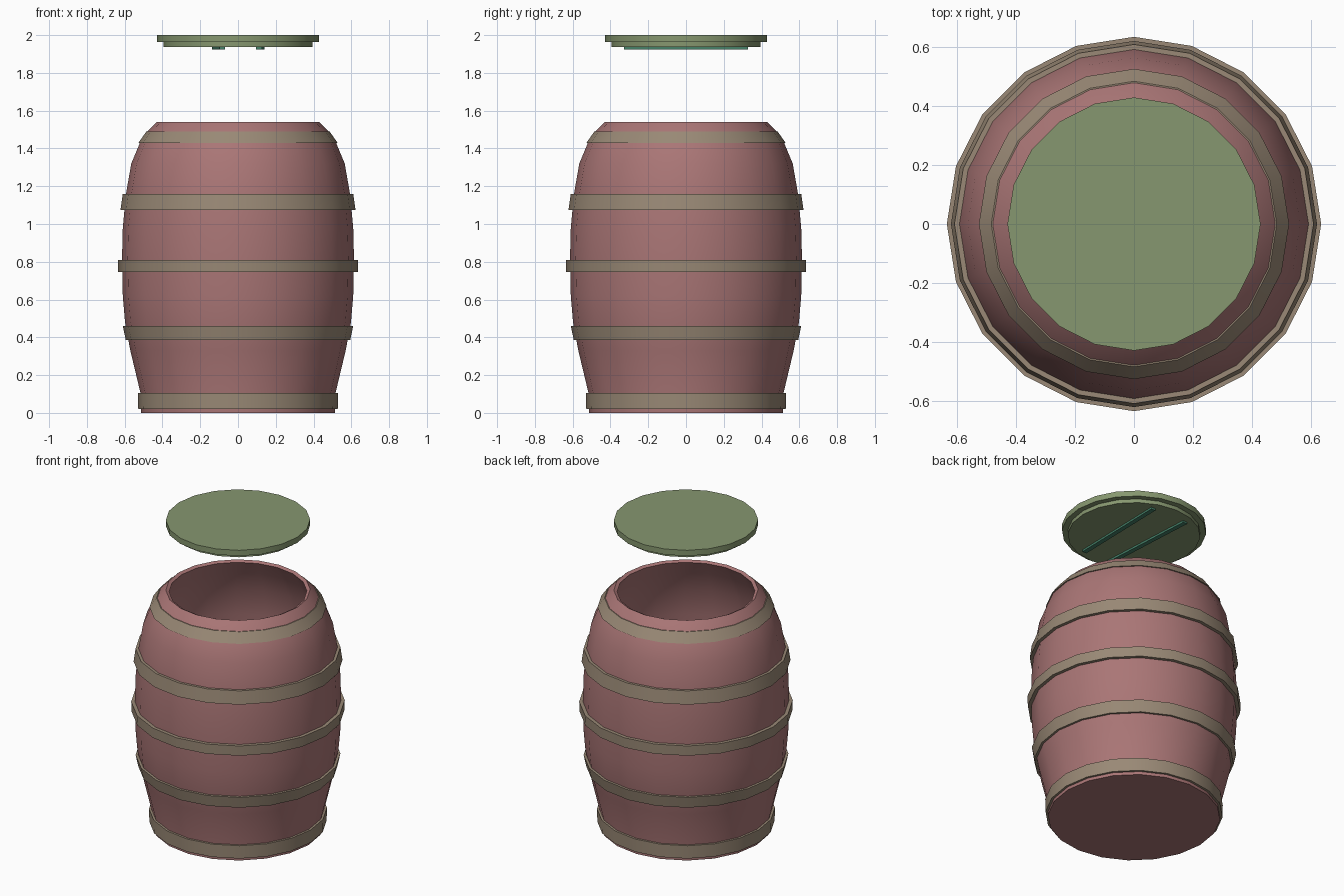
import bpy, bmesh
from math import cos, sin, pi, radians

if "Cube" in bpy.data.objects:
    bpy.data.objects.remove(bpy.data.objects["Cube"])

SIDES = 20


def material(name, rgb):
    m = bpy.data.materials.new(name)
    m.diffuse_color = (*rgb, 1)
    m.use_nodes = True
    m.node_tree.nodes["Principled BSDF"].inputs["Base Color"].default_value = m.diffuse_color
    return m


WOOD = material("barrel_wood", (0.40, 0.18, 0.18))
HOOP = material("hoop_metal", (0.32, 0.25, 0.18))
LID = material("lid_wood", (0.24, 0.31, 0.16))
STRIP = material("strip_green", (0.06, 0.22, 0.14))


def finish(bm, name, mat, angle):
    bmesh.ops.recalc_face_normals(bm, faces=bm.faces)
    me = bpy.data.meshes.new(name)
    bm.to_mesh(me)
    bm.free()
    ob = bpy.data.objects.new(name, me)
    bpy.context.collection.objects.link(ob)
    me.materials.append(mat)
    bpy.ops.object.select_all(action='DESELECT')
    ob.select_set(True)
    bpy.context.view_layer.objects.active = ob
    bpy.ops.object.shade_smooth_by_angle(angle=radians(angle))
    return ob


def lathe(name, profile, mat, closed=False, angle=30):
    """Spin an (r, z) profile; open profiles get capped at both ends."""
    bm = bmesh.new()
    rings = [[bm.verts.new((r * cos(2 * pi * i / SIDES), r * sin(2 * pi * i / SIDES), z))
              for i in range(SIDES)] for r, z in profile]
    pairs = list(zip(rings, rings[1:]))
    if closed:
        pairs.append((rings[-1], rings[0]))
    else:
        bm.faces.new(rings[0])
        bm.faces.new(rings[-1])
    for a, b in pairs:
        for i in range(SIDES):
            j = (i + 1) % SIDES
            bm.faces.new((a[i], a[j], b[j], b[i]))
    return finish(bm, name, mat, angle)


# Barrel: outside wall, rim, then down the inside to the floor
outer = [(0.513, 0), (0.515, 0.10), (0.57, 0.33), (0.598, 0.48), (0.61, 0.62), (0.614, 0.82),
         (0.61, 0.98), (0.593, 1.16), (0.565, 1.32), (0.515, 1.44), (0.48, 1.49), (0.43, 1.54)]
inner = [(0.41, 1.53), (0.46, 1.44), (0.53, 1.30), (0.565, 1.12), (0.58, 0.82),
         (0.565, 0.48), (0.535, 0.33), (0.48, 0.10), (0.475, 0.04)]
lathe("barrel_body", outer + inner, WOOD)

# Hoops: bottom radius, bottom z, top radius, top z
hoops = [(0.528, 0.02, 0.53, 0.105), (0.594, 0.385, 0.61, 0.46), (0.634, 0.745, 0.636, 0.81),
         (0.622, 1.075, 0.61, 1.16), (0.527, 1.43, 0.485, 1.49)]
for n, (r0, z0, r1, z1) in enumerate(hoops, 1):
    t = 0.035
    lathe(f"hoop_{n}", [(r0 - t, z0), (r0, z0), (r1, z1), (r1 - t, z1)], HOOP, closed=True)

# Lid floating above, with a narrower plug beneath
lathe("lid", [(0.395, 1.938), (0.395, 1.963), (0.43, 1.963), (0.43, 2.0)], LID)

# Two slightly skewed strips under the lid
for name, x, skew in (("lid_strip_left", -0.103, 0.06), ("lid_strip_right", 0.118, -0.02)):
    bm = bmesh.new()
    bmesh.ops.create_cube(bm, size=1)
    bmesh.ops.scale(bm, vec=(0.03, 0.655, 0.016), verts=bm.verts)
    ob = finish(bm, name, STRIP, 30)
    ob.location = (x, 0, 1.933)
    ob.rotation_euler.z = skew
